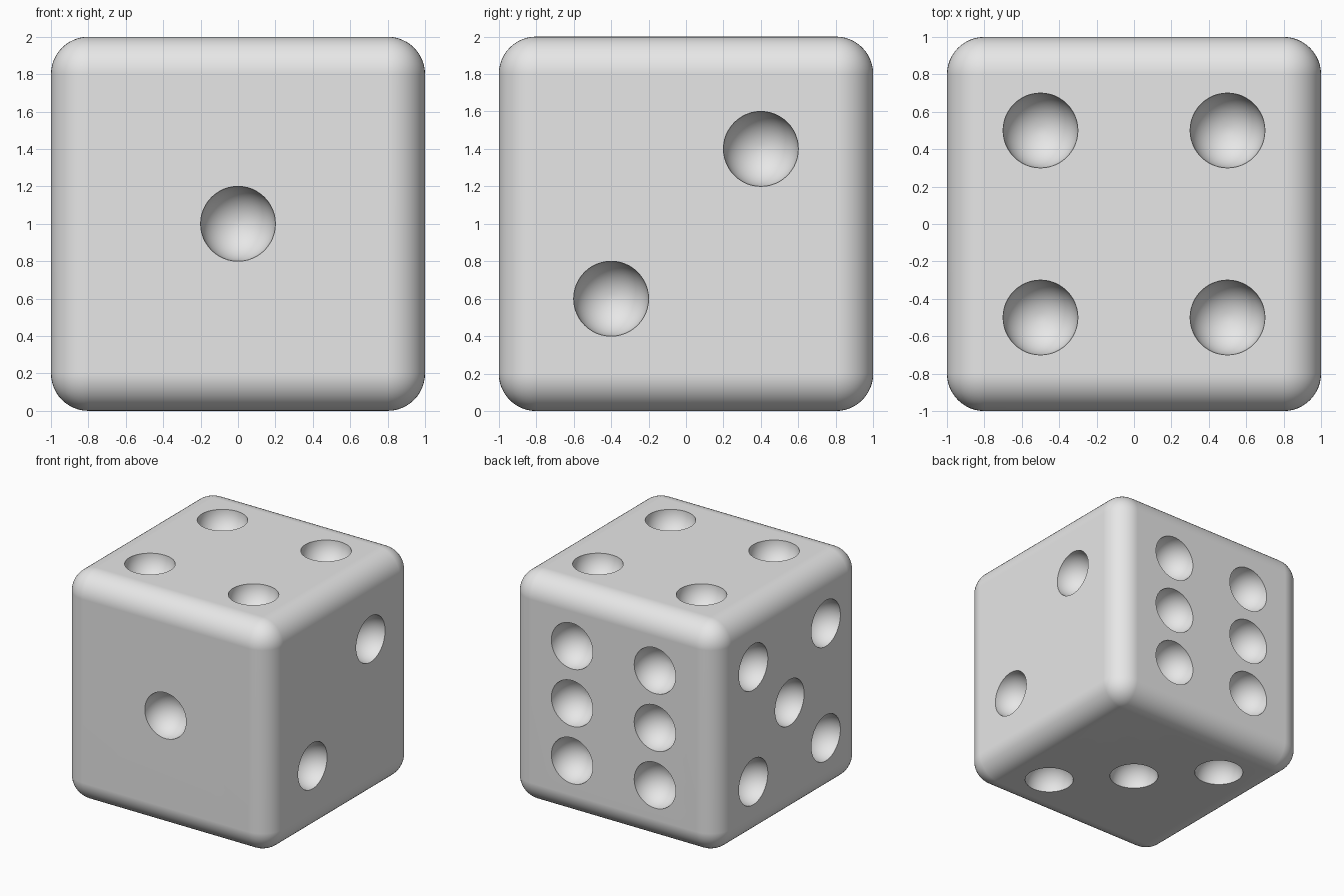
import bpy, bmesh, math
from mathutils import Vector, Matrix

if "Cube" in bpy.data.objects:
    bpy.data.objects.remove(bpy.data.objects["Cube"])

HALF, BEVEL, PIP = 1.0, 0.2, 0.2

grey = bpy.data.materials.new("light grey")
grey.diffuse_color = (0.8, 0.8, 0.8, 1)
grey.use_nodes = True
grey.node_tree.nodes["Principled BSDF"].inputs["Base Color"].default_value = grey.diffuse_color


def make_object(name, bm):
    mesh = bpy.data.meshes.new(name)
    bm.to_mesh(mesh)
    bm.free()
    mesh.materials.append(grey)
    obj = bpy.data.objects.new(name, mesh)
    bpy.context.collection.objects.link(obj)
    return obj


# Die body: a cube with rounded edges and corners
bm = bmesh.new()
bmesh.ops.create_cube(bm, size=2 * HALF, matrix=Matrix.Translation((0, 0, HALF)))
bmesh.ops.bevel(bm, geom=bm.edges[:], offset=BEVEL, offset_type='OFFSET',
                segments=12, profile=0.5, affect='EDGES')
die = make_object("die", bm)

# Pip centres on each face, relative to the cube centre
corners = [(a, b) for a in (-0.5, 0.5) for b in (-0.5, 0.5)]
pips = [(0, -1, 0)]                                                  # one, front
pips += [(1, s, s) for s in (-0.4, 0.4)]                             # two, right
pips += [(s, -s, -1) for s in (-0.5, 0, 0.5)]                        # three, bottom
pips += [(a, b, 1) for a, b in corners]                              # four, top
pips += [(-1, a, b) for a, b in corners + [(0, 0)]]                  # five, left
pips += [(a, 1, b) for a in (-0.4, 0.4) for b in (-0.5, 0, 0.5)]     # six, back

# Pip cutters: spheres with their poles along the face normal
RINGS = 25
bm = bmesh.new()
for p in pips:
    normal = Vector([round(c) if abs(c) == 1 else 0 for c in p])
    turn = normal.to_track_quat('Z', 'Y').to_matrix().to_4x4()
    place = Matrix.Translation(Vector(p) + Vector((0, 0, HALF)))
    bmesh.ops.create_uvsphere(bm, u_segments=48, v_segments=RINGS,
                              radius=PIP / math.cos(math.pi / (2 * RINGS)),
                              matrix=place @ turn)
cutter = make_object("pip_cutter", bm)
cutter.hide_render = True

# Hollow the pips out of the body
cut = die.modifiers.new("pips", 'BOOLEAN')
cut.operation = 'DIFFERENCE'
cut.solver = 'EXACT'
cut.object = cutter
bpy.context.view_layer.objects.active = die
die.select_set(True)
bpy.ops.object.modifier_apply(modifier=cut.name)
bpy.data.objects.remove(cutter, do_unlink=True)

# Smooth shading with crisp pip rims and flat faces
bpy.ops.object.shade_smooth_by_angle(angle=math.radians(35))
weighted = die.modifiers.new("flat_faces", 'WEIGHTED_NORMAL')
weighted.keep_sharp = True
